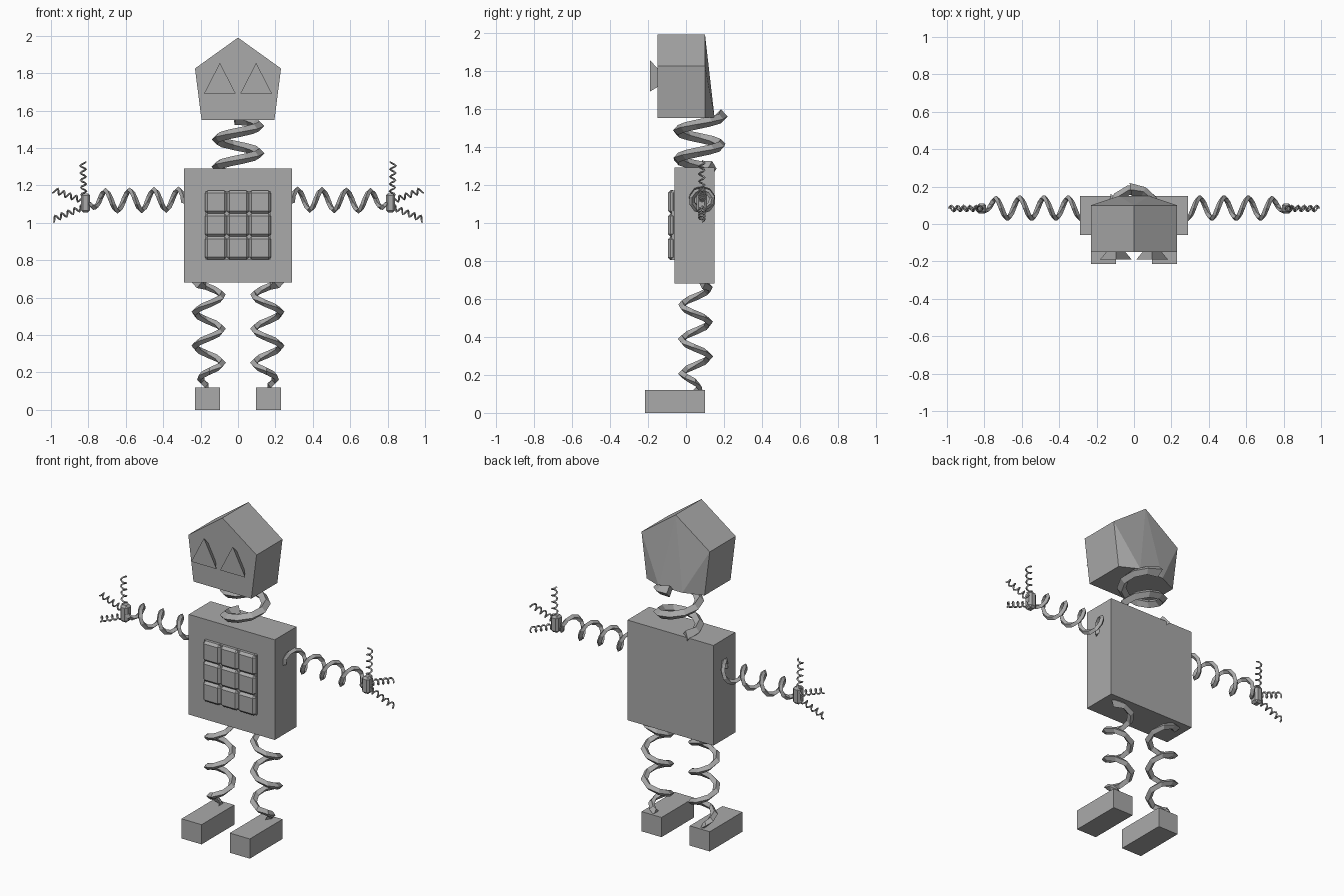
import bpy, bmesh
from math import pi, sin, cos
from mathutils import Vector

cube = bpy.data.objects.get("Cube")
if cube:
    bpy.data.objects.remove(cube, do_unlink=True)

GREY = (0.4, 0.4, 0.4, 1)
mat = bpy.data.materials.new("plain grey")
mat.use_nodes = True
mat.diffuse_color = GREY
mat.node_tree.nodes["Principled BSDF"].inputs["Base Color"].default_value = GREY


def finish(name, bm):
    bmesh.ops.recalc_face_normals(bm, faces=bm.faces)
    mesh = bpy.data.meshes.new(name)
    bm.to_mesh(mesh)
    bm.free()
    mesh.materials.append(mat)
    obj = bpy.data.objects.new(name, mesh)
    bpy.context.collection.objects.link(obj)
    return obj


def box(name, low, high, bevel=0):
    low, high = Vector(low), Vector(high)
    bm = bmesh.new()
    bmesh.ops.create_cube(bm, size=1)
    for v in bm.verts:
        v.co = (low + high) / 2 + v.co * (high - low)
    if bevel:
        bmesh.ops.bevel(bm, geom=bm.edges[:], offset=bevel, segments=1, affect='EDGES')
    return finish(name, bm)


def loft(bm, rings):
    """Skin a list of equal-length point rings and cap both ends."""
    loops = [[bm.verts.new(p) for p in ring] for ring in rings]
    n = len(loops[0])
    for a, b in zip(loops, loops[1:]):
        for i in range(n):
            j = (i + 1) % n
            bm.faces.new((a[i], a[j], b[j], b[i]))
    bm.faces.new(loops[0])
    bm.faces.new(loops[-1])
    return loops


def spring(name, start, end, u, v, radius, wire, turns, phase, steps=8,
           taper=(1, 1), flare=(1, 1), sides=4):
    """Coil from start to end; u and v span the coil, phase is in turns."""
    start, end, u, v = map(Vector, (start, end, u, v))
    axis = (end - start).normalized()
    count = round(turns * steps)
    rings = []
    for i in range(count + 1):
        t = i / count
        angle = 2 * pi * (phase + turns * t)
        last = min(1, i / (steps / 2)), min(1, (count - i) / (steps / 2))
        r = radius * (taper[0] + (1 - taper[0]) * last[0]) * (taper[1] + (1 - taper[1]) * last[1])
        w = wire * (flare[0] if i == 0 else flare[1] if i == count else 1)
        out = u * cos(angle) + v * sin(angle)
        centre = start.lerp(end, t) + out * r
        rings.append([centre + out * w * cos(2 * pi * k / sides) + axis * w * sin(2 * pi * k / sides)
                      for k in range(sides)])
    bm = bmesh.new()
    loft(bm, rings)
    return finish(name, bm)


# Torso
box("body", (-0.29, -0.06, 0.68), (0.29, 0.15, 1.29))

# Chest panel with a grid of bevelled buttons
box("button_panel", (-0.175, -0.075, 0.805), (0.175, -0.055, 1.17))
for row in range(3):
    for col in range(3):
        x, z = -0.177 + 0.118 * col, 0.803 + 0.123 * row
        box("button", (x, -0.095, z), (x + 0.118, -0.055, z + 0.123), 0.014)

# Head: five-sided prism whose lower back edge is drawn out over the neck
outline = [(-0.195, 1.55), (0.195, 1.55), (0.23, 1.825), (0, 1.99), (-0.23, 1.825)]
bm = bmesh.new()
front, back = loft(bm, [[(x, y, z) for x, z in outline] for y in (-0.15, 0.1)])
bm.faces.remove(next(f for f in bm.faces if all(v in back for v in f.verts)))
bm.faces.remove(next(f for f in bm.faces if all(v in front[:2] + back[:2] for v in f.verts)))
tips = [bm.verts.new((x, 0.15, 1.555)) for x in (-0.08, 0.08)]
bm.faces.new((front[0], front[1], back[1], tips[1], tips[0], back[0]))
for tri in ((tips[0], tips[1], back[3]), (tips[1], back[1], back[2]), (tips[1], back[2], back[3]),
            (tips[0], back[0], back[4]), (tips[0], back[4], back[3])):
    bm.faces.new(tri)
finish("head", bm)

# Neck coil
spring("neck_spring", (0, 0.07, 1.285), (0, 0.07, 1.56), (1, 0, 0), (0, 1, 0),
       0.115, 0.026, 1.875, 0.4, steps=10, flare=(1.5, 1.4))

for s, side in ((1, "left"), (-1, "right")):
    # Triangular eyes, wider at the front
    bm = bmesh.new()
    loft(bm, [[(s * 0.097 + x * k, y, 1.75 + z * k) for x, z in ((-0.085, -0.06), (0.085, -0.06), (0, 0.105))]
              for y, k in ((-0.19, 1), (-0.145, 0.55))])
    finish(side + "_eye", bm)

    # Foot and leg
    xs = sorted((s * 0.095, s * 0.23))
    box(side + "_foot", (xs[0], -0.215, 0), (xs[1], 0.1, 0.12))
    spring(side + "_leg_spring", (s * 0.157, 0.05, 0.115), (s * 0.157, 0.05, 0.685), (-s, 0, 0), (0, 1, 0),
           0.073, 0.02, 3.167, 0.25, taper=(0.15, 1), flare=(1.3, 1.7))

    # Arm and hand
    spring(side + "_arm_spring", (s * 0.28, 0.085, 1.125), (s * 0.8, 0.085, 1.115), (0, 0, 1), (0, 1, 0),
           0.055, 0.015, 4, -0.3, steps=10, taper=(1, 0.3), flare=(1.6, 1))
    xs = sorted((s * 0.79, s * 0.84))
    box(side + "_hand", (xs[0], 0.055, 1.055), (xs[1], 0.11, 1.157), 0.012)

    # Three coiled fingers
    for a, b, across in (((0.825, 1.15), (0.83, 1.325), (s, 0, 0)),
                         ((0.835, 1.12), (0.985, 1.175), (-s * 0.35, 0, 0.94)),
                         ((0.835, 1.08), (0.99, 1.018), (s * 0.37, 0, 0.93))):
        spring(side + "_finger_spring", (s * a[0], 0.083, a[1]), (s * b[0], 0.083, b[1]),
               across, (0, 1, 0), 0.015, 0.0055, 4.5, 0)
